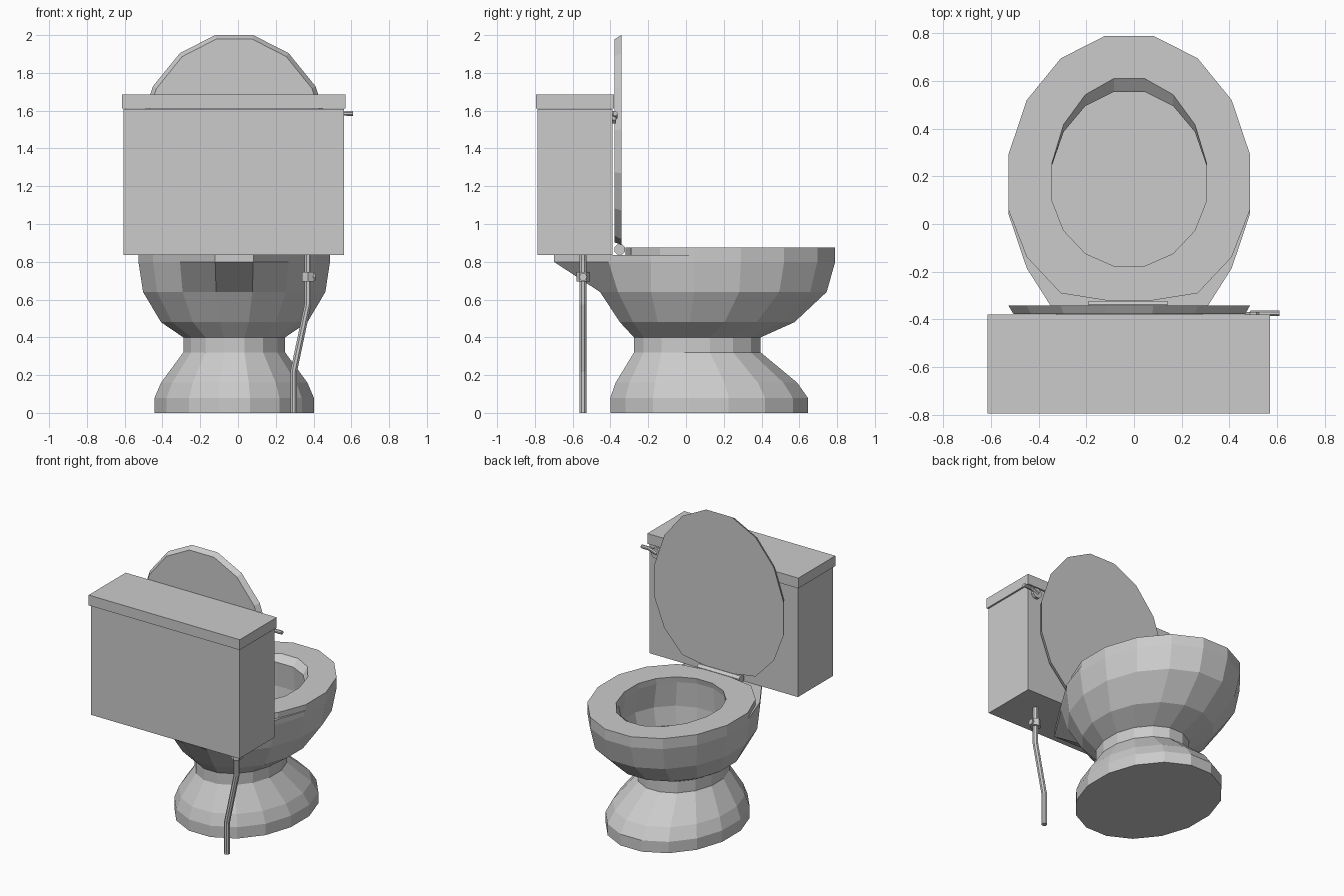
import bpy, bmesh, math
from mathutils import Vector, Matrix

if "Cube" in bpy.data.objects:
    bpy.data.objects.remove(bpy.data.objects["Cube"])

CX = -0.02          # middle of the fixture
SIDES = 16

mat = bpy.data.materials.new("grey_porcelain")
mat.use_nodes = True
GREY = (0.6, 0.6, 0.6, 1)
mat.diffuse_color = GREY
mat.node_tree.nodes["Principled BSDF"].inputs["Base Color"].default_value = GREY


def finish(name, bm, transform=None):
    if transform:
        bm.transform(transform)
    bmesh.ops.recalc_face_normals(bm, faces=bm.faces)
    mesh = bpy.data.meshes.new(name)
    bm.to_mesh(mesh)
    bm.free()
    mesh.materials.append(mat)
    obj = bpy.data.objects.new(name, mesh)
    bpy.context.scene.collection.objects.link(obj)
    return obj


def ring(z, cy, rx, front, back, y_min=-9, tail=False):
    """Egg-shaped ring; a tail pulls the rear out to a narrow shelf."""
    pts = []
    for i in range(SIDES):
        a = (i + 0.5) * math.tau / SIDES
        x, c = rx * math.sin(a), math.cos(a)
        y = max(y_min, cy + c * (front if c > 0 else back))
        if tail and c < -0.9:
            y = -0.70
        elif tail and c < -0.7:
            y = -0.41
        pts.append(Vector((x, y, z)))
    return pts


def loft(name, rings, cap_start=False, cap_end=False, closed=False, transform=None):
    bm = bmesh.new()
    loops = [[bm.verts.new(p) for p in r] for r in rings]
    pairs = list(zip(loops, loops[1:]))
    if closed:
        pairs.append((loops[-1], loops[0]))
    for a, b in pairs:
        for i in range(SIDES):
            j = (i + 1) % SIDES
            bm.faces.new((a[i], a[j], b[j], b[i]))
    if cap_start:
        bm.faces.new(loops[0])
    if cap_end:
        bm.faces.new(loops[-1])
    return finish(name, bm, transform or Matrix.Translation((CX, 0, 0)))


def box(name, x, y, z):
    bm = bmesh.new()
    bmesh.ops.create_cube(bm, size=1)
    size = [hi - lo for lo, hi in (x, y, z)]
    mid = [(hi + lo) / 2 for lo, hi in (x, y, z)]
    return finish(name, bm, Matrix.Translation(mid) @ Matrix.Diagonal((*size, 1)))


def tube(name, path, radius, sides=8):
    """Straight-sided pipe following a list of points."""
    bm = bmesh.new()
    pts = [Vector(p) for p in path]
    loops = []
    for i, p in enumerate(pts):
        d = (pts[min(i + 1, len(pts) - 1)] - pts[max(i - 1, 0)]).normalized()
        u = d.cross(Vector((0, 1, 0)) if abs(d.y) < 0.9 else Vector((1, 0, 0))).normalized()
        v = d.cross(u)
        angles = [(k + 0.5) * math.tau / sides for k in range(sides)]
        loops.append([bm.verts.new(p + radius * (u * math.cos(a) + v * math.sin(a)))
                      for a in angles])
    for a, b in zip(loops, loops[1:]):
        for k in range(sides):
            n = (k + 1) % sides
            bm.faces.new((a[k], a[n], b[n], b[k]))
    bm.faces.new(loops[0])
    bm.faces.new(loops[-1])
    return finish(name, bm)


# Pedestal, bowl, rear shelf and hollow inside as one lofted shell
loft("bowl_and_pedestal", [
    ring(0.00, 0.122, 0.43, 0.533, 0.533),
    ring(0.08, 0.122, 0.43, 0.533, 0.533),
    ring(0.16, 0.108, 0.395, 0.49, 0.49),
    ring(0.32, 0.06, 0.275, 0.342, 0.342),
    ring(0.40, 0.06, 0.275, 0.342, 0.342),
    ring(0.48, 0.112, 0.395, 0.471, 0.471),
    ring(0.64, 0.167, 0.492, 0.589, 0.634),
    ring(0.80, 0.167, 0.517, 0.635, 0.635, tail=True),
    ring(0.835, 0.167, 0.517, 0.635, 0.635, tail=True),
    ring(0.835, 0.167, 0.331, 0.395, 0.36),
    ring(0.66, 0.167, 0.36, 0.41, 0.37),
    ring(0.53, 0.167, 0.335, 0.396, 0.36),
], cap_start=True, cap_end=True)

# Seat ring
loft("seat", [
    ring(0.835, 0.167, 0.517, 0.635, 0.55, y_min=-0.32),
    ring(0.875, 0.167, 0.517, 0.635, 0.55, y_min=-0.32),
    ring(0.875, 0.167, 0.331, 0.452, 0.35),
    ring(0.835, 0.167, 0.331, 0.395, 0.36),
], closed=True)

# Raised lid standing against the tank
upright = Matrix.Translation((CX, -0.342, 1.377)) @ Matrix.Rotation(math.pi / 2, 4, 'X')
loft("raised_lid", [
    ring(0.0, 0, 0.517, 0.635, 0.55, y_min=-0.487),
    ring(0.036, 0, 0.495, 0.613, 0.53, y_min=-0.475),
], cap_start=True, cap_end=True,
    transform=Matrix.Translation((CX, -0.342, 1.377)) @ Matrix(
        ((1, 0, 0, 0), (0, 0, -1, 0), (0, 1, 0, 0), (0, 0, 0, 1))))
tube("lid_hinge", [(-0.19, -0.35, 0.865), (0.14, -0.35, 0.865)], 0.03)

# Tank and its cover
box("tank", (-0.605, 0.56), (-0.785, -0.39), (0.835, 1.61))
box("tank_cover", (-0.615, 0.57), (-0.795, -0.38), (1.612, 1.685))

# Flush handle
tube("handle_pivot", [(0.5, -0.40, 1.565), (0.5, -0.37, 1.565)], 0.037)
tube("handle_lever", [(0.49, -0.375, 1.565), (0.55, -0.375, 1.585), (0.61, -0.375, 1.585)], 0.013)

# Water supply pipe with valve
tube("supply_pipe", [(0.37, -0.545, 0.84), (0.37, -0.545, 0.575),
                     (0.295, -0.545, 0.22), (0.295, -0.545, 0)], 0.019)
tube("valve_collar", [(0.37, -0.545, 0.695), (0.37, -0.545, 0.745)], 0.036, 6)
tube("valve_knob", [(0.37, -0.545, 0.72), (0.41, -0.545, 0.72)], 0.022, 6)
